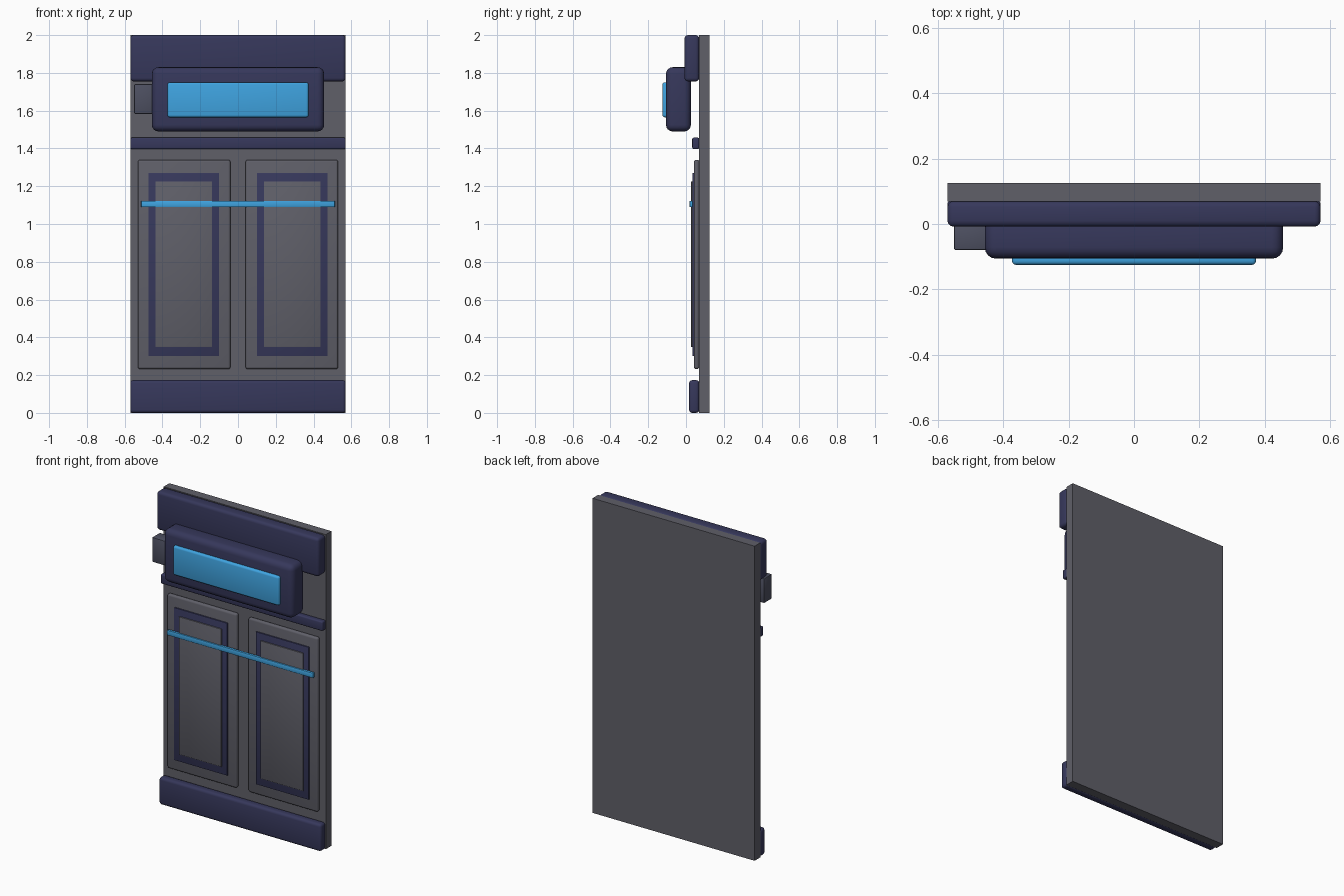
import bpy
import bmesh

if "Cube" in bpy.data.objects:
    bpy.data.objects.remove(bpy.data.objects["Cube"])


def material(name, rgb):
    m = bpy.data.materials.new(name)
    m.diffuse_color = (*rgb, 1)
    m.use_nodes = True
    m.node_tree.nodes["Principled BSDF"].inputs["Base Color"].default_value = m.diffuse_color
    return m


NAVY = material("navy", (0.037, 0.039, 0.105))
BLUE = material("blue", (0.05, 0.37, 0.75))
GREY = material("dark_grey", (0.115, 0.115, 0.14))
SLATE = material("slate", (0.075, 0.08, 0.12))


def box(name, x, y, z, mat, bevel=0.0, segments=3):
    """Box from (min, max) ranges, with optional rounded edges."""
    bm = bmesh.new()
    bmesh.ops.create_cube(bm, size=1)
    for v in bm.verts:
        v.co = [r[0] if c < 0 else r[1] for r, c in zip((x, y, z), v.co)]
    if bevel:
        bmesh.ops.bevel(bm, geom=bm.edges[:], offset=bevel, segments=segments,
                        profile=0.5, affect='EDGES', clamp_overlap=True)
    mesh = bpy.data.meshes.new(name)
    bm.to_mesh(mesh)
    bm.free()
    mesh.materials.append(mat)
    ob = bpy.data.objects.new(name, mesh)
    bpy.context.collection.objects.link(ob)
    if bevel:
        bpy.ops.object.select_all(action='DESELECT')
        ob.select_set(True)
        bpy.context.view_layer.objects.active = ob
        bpy.ops.object.shade_smooth_by_angle()
    return ob


FULL = (-0.57, 0.57)

# Wall panel and horizontal trim
box("back_panel", FULL, (0.068, 0.125), (0, 2), GREY)
box("top_band", FULL, (-0.008, 0.07), (1.755, 2), NAVY, 0.018)
box("middle_rail", FULL, (0.033, 0.07), (1.397, 1.457), NAVY, 0.008)
box("base_band", FULL, (0.016, 0.07), (0, 0.173), NAVY, 0.016)

# Console with display and side unit
box("console", (-0.456, 0.456), (-0.106, 0.026), (1.49, 1.83), NAVY, 0.035, 4)
box("display", (-0.373, 0.373), (-0.125, -0.09), (1.565, 1.75), BLUE, 0.012)
box("side_unit", (-0.55, -0.445), (-0.08, 0.0), (1.583, 1.74), SLATE, 0.006, 2)

# Pair of lower door panels: slab, navy border, raised inset
for side, s in (("left", -1), ("right", 1)):
    def span(a, b):
        return tuple(sorted((s * a, s * b)))
    box(side + "_door", span(0.04, 0.53), (0.042, 0.07), (0.232, 1.34), GREY, 0.012)
    box(side + "_door_border", span(0.1, 0.474), (0.034, 0.05), (0.3, 1.27), NAVY, 0.003, 2)
    box(side + "_door_inset", span(0.137, 0.437), (0.027, 0.045), (0.348, 1.225), GREY, 0.003, 2)

# Light strip across both doors
box("light_strip", (-0.513, 0.513), (0.019, 0.036), (1.09, 1.122), BLUE, 0.003, 2)
